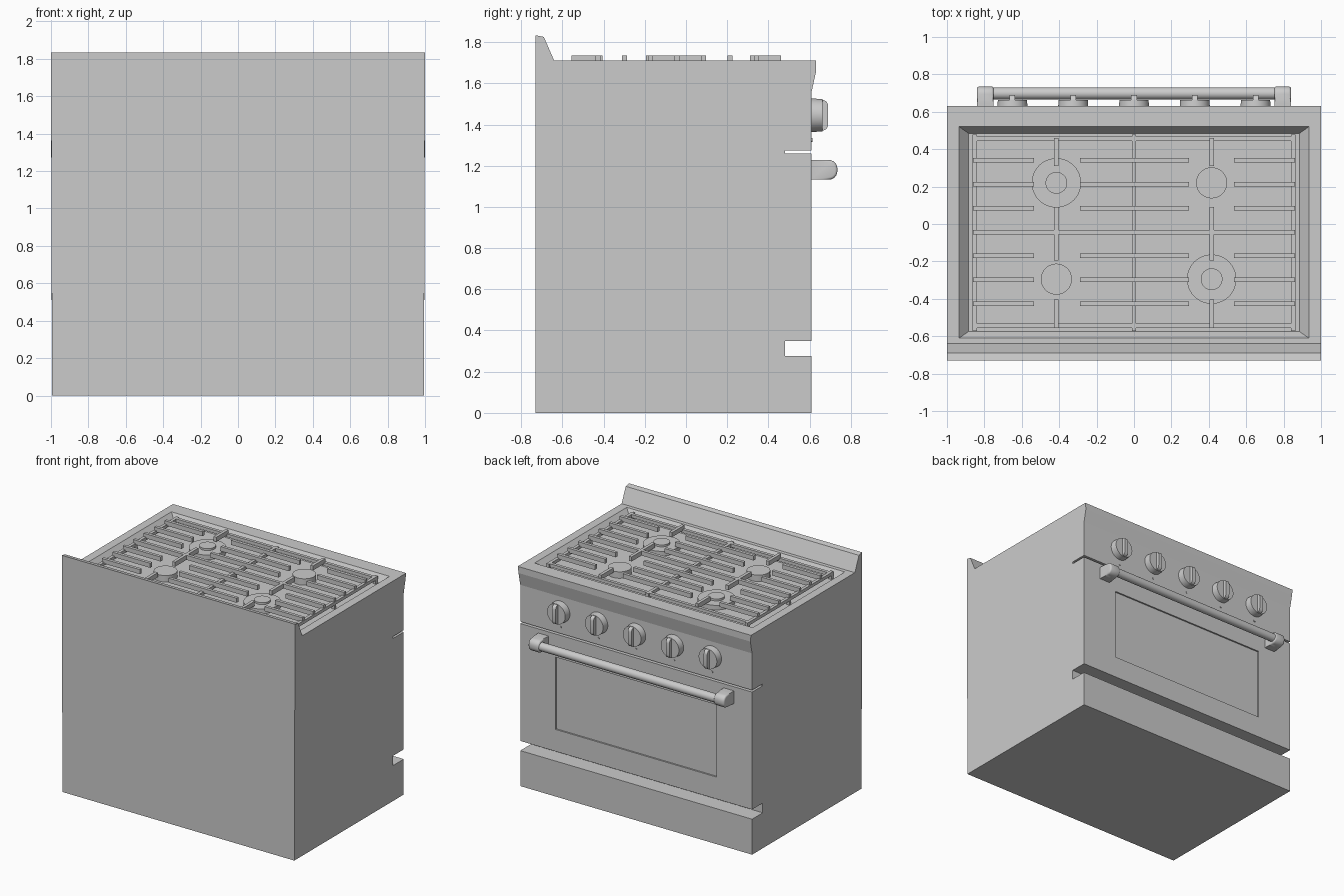
import bpy, bmesh, math
from mathutils import Matrix

default = bpy.data.objects.get("Cube")
if default:
    bpy.data.objects.remove(default, do_unlink=True)


def finish(bm, name, smooth=False):
    bmesh.ops.recalc_face_normals(bm, faces=bm.faces)
    mesh = bpy.data.meshes.new(name)
    bm.to_mesh(mesh)
    bm.free()
    obj = bpy.data.objects.new(name, mesh)
    bpy.context.collection.objects.link(obj)
    if smooth:
        bpy.ops.object.select_all(action='DESELECT')
        obj.select_set(True)
        bpy.context.view_layer.objects.active = obj
        bpy.ops.object.shade_smooth_by_angle(angle=math.radians(35))
    return obj


def add_box(bm, x0, x1, y0, y1, z0, z1):
    size = Matrix.Diagonal((x1 - x0, y1 - y0, z1 - z0, 1))
    centre = Matrix.Translation(((x0 + x1) / 2, (y0 + y1) / 2, (z0 + z1) / 2))
    return bmesh.ops.create_cube(bm, size=1, matrix=centre @ size)["verts"]


def add_cylinder(bm, centre, radius, depth, axis='Z', top_radius=None, sides=40):
    turn = {'Z': Matrix.Identity(4),
            'Y': Matrix.Rotation(-math.pi / 2, 4, 'X'),
            'X': Matrix.Rotation(math.pi / 2, 4, 'Y')}[axis]
    bmesh.ops.create_cone(bm, cap_ends=True, segments=sides, radius1=radius,
                          radius2=top_radius or radius, depth=depth,
                          matrix=Matrix.Translation(centre) @ turn)


def carve(target, cutter):
    mod = target.modifiers.new("carve", 'BOOLEAN')
    mod.operation, mod.solver, mod.object = 'DIFFERENCE', 'EXACT', cutter
    bpy.ops.object.select_all(action='DESELECT')
    target.select_set(True)
    bpy.context.view_layer.objects.active = target
    bpy.ops.object.modifier_apply(modifier=mod.name)
    bpy.data.objects.remove(cutter, do_unlink=True)


BACK, FACE, SLOT, TOP = -0.73, 0.61, 0.48, 1.71

# Range body: side profile with splashback, overhanging lip and two slots
profile = [(BACK, 0), (FACE, 0), (FACE, 0.275), (SLOT, 0.275), (SLOT, 0.35),
           (FACE, 0.35), (FACE, 1.26), (SLOT, 1.26), (SLOT, 1.275), (FACE, 1.275),
           (FACE, 1.56), (0.632, 1.66), (0.632, TOP), (-0.64, TOP),
           (-0.69, 1.825), (BACK, 1.833)]
bm = bmesh.new()
sides = [[bm.verts.new((s * (1 if z > 1.7 else 0.994), y, z)) for y, z in profile]
         for s in (-1, 1)]
for loop in sides:
    bm.faces.new(loop)
for i in range(len(profile)):
    j = (i + 1) % len(profile)
    bm.faces.new((sides[0][i], sides[0][j], sides[1][j], sides[1][i]))
body = finish(bm, "range_body")

# Sloped cooktop pan
bm = bmesh.new()
for v in add_box(bm, -0.885, 0.885, -0.575, 0.485, 1.655, 1.765):
    if v.co.z > TOP:
        v.co.x += math.copysign(0.1, v.co.x)
        v.co.y += math.copysign(0.07, v.co.y)
carve(body, finish(bm, "pan_cutter"))

# Recessed oven window
bm = bmesh.new()
add_box(bm, -0.69, 0.69, FACE - 0.012, FACE + 0.05, 0.52, 1.08)
carve(body, finish(bm, "window_cutter"))

# Burners: two ringed, two plain, on opposite diagonals
for name, x, y, ringed in (("back_left", 0.415, -0.295, True),
                           ("front_right", -0.415, 0.22, True),
                           ("back_right", -0.415, -0.295, False),
                           ("front_left", 0.415, 0.22, False)):
    bm = bmesh.new()
    if ringed:
        add_cylinder(bm, (x, y, 1.67), 0.132, 0.04)
    add_cylinder(bm, (x, y, 1.68), 0.058 if ringed else 0.083, 0.05)
    finish(bm, name + "_burner", True)

# Grate: low frame rails
bm = bmesh.new()
for x in (-0.852, 0, 0.852):
    add_box(bm, x - 0.012, x + 0.012, -0.572, 0.478, 1.685, TOP)
for y in (-0.545, 0.455):
    add_box(bm, -0.862, 0.862, y - 0.012, y + 0.012, 1.685, TOP)
for x in (-0.852, 0, 0.852):
    for y in (-0.56, -0.043, 0.465):
        add_box(bm, x - 0.012, x + 0.012, y - 0.012, y + 0.012, 1.65, 1.69)
finish(bm, "grate_frame")

# Grate: raised fingers
bm = bmesh.new()
W, LOW, HIGH = 0.012, 1.7, 1.735
for i in range(-3, 4):
    y = -0.043 + i * 0.128
    spans = ((-0.86, 0.86),) if i == 0 else ((-0.86, -0.535), (-0.29, 0.295), (0.535, 0.86))
    for a, b in spans:
        add_box(bm, a, b, y - W, y + W, LOW, HIGH)
for x in (-0.415, 0.415):
    for a, b in ((-0.555, -0.405), (-0.195, 0.09), (0.31, 0.46)):
        add_box(bm, x - W, x + W, a, b, LOW, HIGH)
finish(bm, "grate_fingers")

# Control knobs, each with a rounded vertical grip and an indicator dot
for n in range(5):
    x = (n - 2) * 0.325
    bm = bmesh.new()
    add_cylinder(bm, (x, FACE + 0.025, 1.445), 0.082, 0.054, 'Y', 0.078)
    finish(bm, f"knob_{n + 1}", True)
    bm = bmesh.new()
    add_box(bm, x - 0.015, x + 0.015, FACE, 0.69, 1.37, 1.52)
    ends = [e for e in bm.edges if all(v.co.y > 0.68 for v in e.verts)
            and abs(e.verts[0].co.x - e.verts[1].co.x) > 0.01]
    bmesh.ops.bevel(bm, geom=ends, offset=0.03, segments=5, profile=0.5, affect='EDGES')
    finish(bm, f"knob_grip_{n + 1}", True)
    bm = bmesh.new()
    add_cylinder(bm, (x, FACE, 1.325), 0.009, 0.008, 'Y', sides=16)
    finish(bm, f"indicator_{n + 1}", True)

# Oven handle: round bar between two rounded brackets
bm = bmesh.new()
add_cylinder(bm, (0, 0.698, 1.18), 0.032, 1.56, 'X')
finish(bm, "handle_bar", True)
for side, name in ((-1, "right"), (1, "left")):
    bm = bmesh.new()
    x = side * 0.795
    add_box(bm, x - 0.045, x + 0.045, FACE - 0.005, 0.735, 1.132, 1.228)
    nose = [e for e in bm.edges if all(v.co.y > 0.7 for v in e.verts)
            and abs(e.verts[0].co.x - e.verts[1].co.x) > 0.01]
    bmesh.ops.bevel(bm, geom=nose, offset=0.042, segments=6, profile=0.5, affect='EDGES')
    rims = [e for e in bm.edges if e.calc_face_angle(0) > 1.2
            and all(v.co.y > FACE for v in e.verts)]
    bmesh.ops.bevel(bm, geom=rims, offset=0.012, segments=3, profile=0.5, affect='EDGES')
    finish(bm, name + "_handle_bracket", True)
